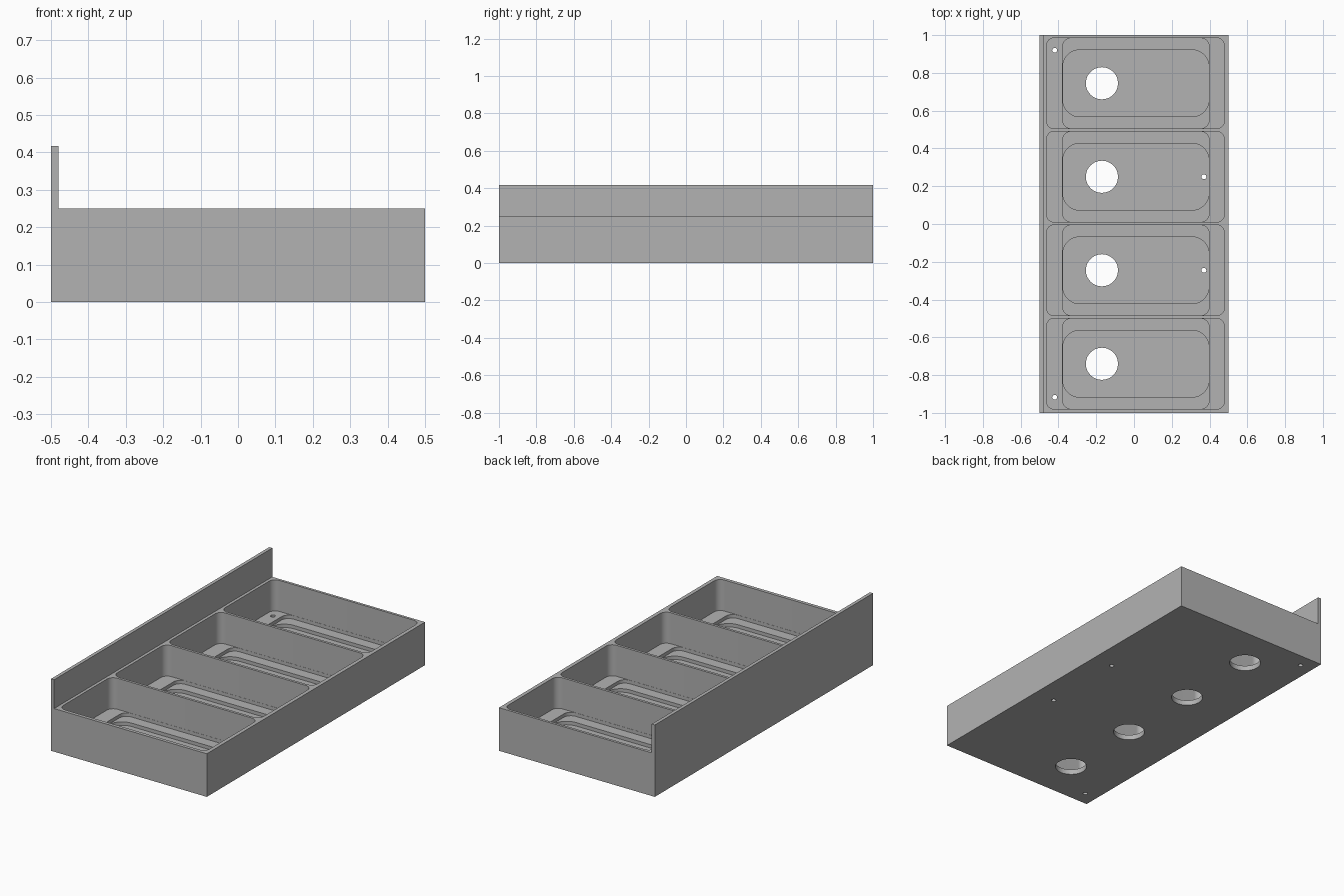
import bpy
import bmesh
from math import cos, sin, pi, radians

cube = bpy.data.objects.get("Cube")
if cube:
    bpy.data.objects.remove(cube, do_unlink=True)

# Single flat grey
grey = bpy.data.materials.new("plain_grey")
grey.use_nodes = True
colour = (0.45, 0.45, 0.45, 1)
grey.diffuse_color = colour
grey.node_tree.nodes["Principled BSDF"].inputs["Base Color"].default_value = colour

ROWS = [-0.74 + 0.495 * i for i in range(4)]   # compartment centres along y


def prism(bm, points, offset):
    """Extrude a closed outline along an offset vector."""
    face = bm.faces.new([bm.verts.new(p) for p in points])
    new = bmesh.ops.extrude_face_region(bm, geom=[face])["geom"]
    verts = [g for g in new if isinstance(g, bmesh.types.BMVert)]
    bmesh.ops.translate(bm, verts=verts, vec=offset)


def rounded_rect(x0, x1, y0, y1, r, z, steps=10):
    corners = [(x1 - r, y1 - r), (x0 + r, y1 - r), (x0 + r, y0 + r), (x1 - r, y0 + r)]
    return [(cx + r * cos(a), cy + r * sin(a), z)
            for q, (cx, cy) in enumerate(corners)
            for a in [(q + k / steps) * pi / 2 for k in range(steps + 1)]]


def circle(x, y, r, z, sides):
    return [(x + r * cos(2 * pi * k / sides), y + r * sin(2 * pi * k / sides), z)
            for k in range(sides)]


def make_object(name, prisms):
    bm = bmesh.new()
    for points, offset in prisms:
        prism(bm, points, offset)
    bmesh.ops.recalc_face_normals(bm, faces=bm.faces[:])
    mesh = bpy.data.meshes.new(name)
    bm.to_mesh(mesh)
    bm.free()
    mesh.materials.append(grey)
    obj = bpy.data.objects.new(name, mesh)
    bpy.context.collection.objects.link(obj)
    return obj


# Tray block with the tall back plate, as one L-shaped profile
profile = [(-0.5, 0), (0.5, 0), (0.5, 0.25), (-0.48, 0.25), (-0.48, 0.417), (-0.5, 0.417)]
tray = make_object("tray_body", [([(x, -1, z) for x, z in profile], (0, 2, 0))])


def pockets(x0, x1, half, r, floor, top):
    return [(rounded_rect(x0, x1, y - half, y + half, r, floor), (0, 0, top - floor))
            for y in ROWS]


# Stepped compartments, drain holes and screw holes
screws = [(-0.42, -0.917), (-0.42, 0.92), (0.37, ROWS[1]), (0.37, ROWS[2])]
cutters = [
    make_object("compartment_cutter", pockets(-0.463, 0.478, 0.24, 0.04, 0.07, 0.3)),
    make_object("ledge_cutter", pockets(-0.378, 0.398, 0.239, 0.045, 0.05, 0.12)),
    make_object("floor_cutter", pockets(-0.377, 0.397, 0.177, 0.09, 0.03, 0.1)),
    make_object("hole_cutter",
                [(circle(-0.17, y, 0.085, -0.1, 48), (0, 0, 0.25)) for y in ROWS]
                + [(circle(x, y, 0.013, -0.1, 16), (0, 0, 0.25)) for x, y in screws]),
]

bpy.ops.object.select_all(action='DESELECT')
tray.select_set(True)
bpy.context.view_layer.objects.active = tray
for cutter in cutters:
    cutter.hide_render = True
    mod = tray.modifiers.new(cutter.name, 'BOOLEAN')
    mod.operation = 'DIFFERENCE'
    mod.solver = 'EXACT'
    mod.object = cutter
    bpy.ops.object.modifier_apply(modifier=mod.name)
    bpy.data.objects.remove(cutter, do_unlink=True)

bpy.ops.object.shade_smooth_by_angle(angle=radians(30))
